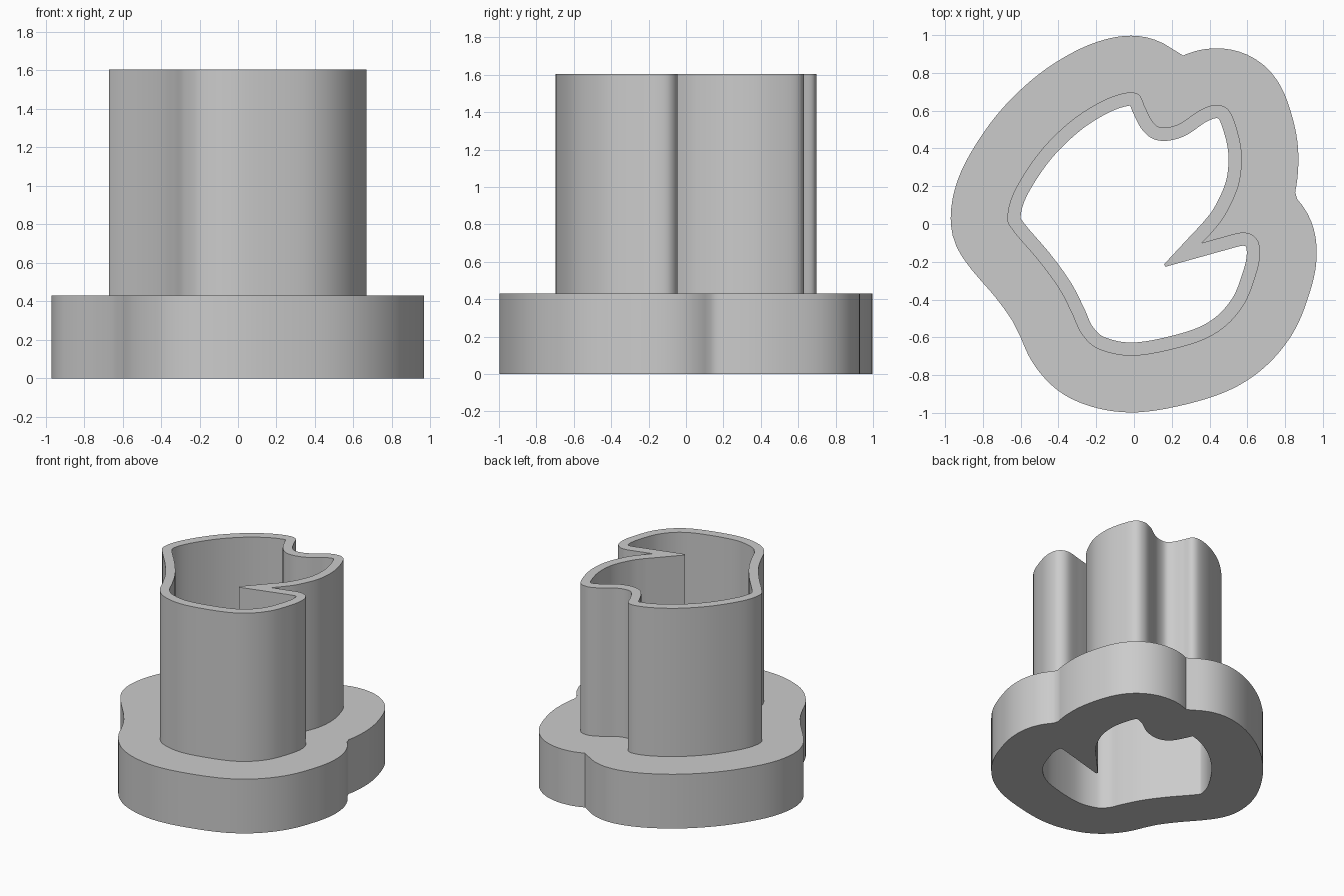
import bpy
import bmesh
from mathutils import Vector

if "Cube" in bpy.data.objects:
    bpy.data.objects.remove(bpy.data.objects["Cube"], do_unlink=True)

BASE_HEIGHT, TOP_HEIGHT = 0.43, 1.605
FLANGE, THICKNESS = 0.3, 0.07
STEPS = 8

# Outer wall outline in hundredths, clockwise, from the sharp notch back to it
OUTLINE = [
    (36, -10), (45, -7.5), (58, -4.5), (65, -8), (66.7, -16), (64.5, -27),
    (58, -43), (46, -56), (29, -64), (1, -69.7), (-18, -66.5), (-27.5, -58.5),
    (-33, -47), (-39.5, -34.5), (-50, -20), (-64, -3.5), (-67, 4), (-63, 18),
    (-50, 38), (-34, 54), (-18, 64.5), (-5, 69.3), (2.5, 68.5), (6, 61.5),
    (10, 54), (15, 51), (24, 53), (34.5, 60), (43, 63), (50, 60.5),
    (54.5, 50), (57, 36.5), (55.5, 21), (49, 6), (42.5, -3), (36, -10),
]


def smooth_path(points):
    """Sample a smooth open path; returns (position, unit tangent) pairs."""
    pts = [Vector(p) / 100 for p in points]
    pts = [2 * pts[0] - pts[1]] + pts + [2 * pts[-1] - pts[-2]]
    samples = []
    for i in range(1, len(pts) - 2):
        a, b, c, d = pts[i - 1:i + 3]
        k1, k2, k3 = (c - a) / 2, a - 2.5 * b + 2 * c - d / 2, (d - a) / 2 + 1.5 * (b - c)
        last = i == len(pts) - 3
        for s in range(STEPS + last):
            t = s / STEPS
            position = b + k1 * t + k2 * t * t + k3 * t ** 3
            tangent = k1 + 2 * k2 * t + 3 * k3 * t * t
            samples.append((position, tangent.normalized()))
    return samples


def clean(points, gap=0.003):
    """Drop neighbours that lie almost on top of each other."""
    kept = []
    for p in points:
        if not kept or (p - kept[-1]).length > gap:
            kept.append(p)
    if (kept[0] - kept[-1]).length < gap:
        kept.pop()
    return kept


def offset(samples, distance, tip=0.0):
    """Parallel outline; points too close to the source path are trimmed."""
    moved = [p + distance * Vector((-t.y, t.x)) for p, t in samples]
    if tip:
        # Extend both ends into the long pointed tip behind the notch
        moved.insert(0, moved[0] - tip * samples[0][1])
        moved.append(moved[-1] + tip * samples[-1][1])
    limit = abs(distance) - 0.0001
    return clean([m for m in moved
                  if min((m - p).length for p, t in samples) >= limit])


def ring(name, outer, inner, bottom, top, material):
    """Solid band between two outlines."""
    bm = bmesh.new()
    edges = []
    for loop in (outer, inner):
        verts = [bm.verts.new((p.x, p.y, bottom)) for p in loop]
        edges += [bm.edges.new((verts[i - 1], verts[i])) for i in range(len(verts))]
    bmesh.ops.triangle_fill(bm, edges=edges, use_beauty=True, normal=(0, 0, 1))
    lifted = bmesh.ops.extrude_face_region(bm, geom=bm.faces[:], use_keep_orig=True)
    moved = [g for g in lifted["geom"] if isinstance(g, bmesh.types.BMVert)]
    bmesh.ops.translate(bm, verts=moved, vec=(0, 0, top - bottom))
    bmesh.ops.recalc_face_normals(bm, faces=bm.faces[:])
    mesh = bpy.data.meshes.new(name)
    bm.to_mesh(mesh)
    bm.free()
    mesh.materials.append(material)
    obj = bpy.data.objects.new(name, mesh)
    bpy.context.collection.objects.link(obj)
    bpy.ops.object.select_all(action="DESELECT")
    obj.select_set(True)
    bpy.context.view_layer.objects.active = obj
    bpy.ops.object.shade_smooth_by_angle(angle=0.5)
    return obj


# Plain grey plastic
grey = bpy.data.materials.new("light_grey")
grey.use_nodes = True
colour = (0.6, 0.6, 0.6, 1)
grey.diffuse_color = colour
grey.node_tree.nodes["Principled BSDF"].inputs["Base Color"].default_value = colour

path = smooth_path(OUTLINE)
wall_outline = clean([p for p, t in path])
hole_outline = offset(path, -THICKNESS, tip=0.22)
base_outline = offset(path, FLANGE)

# Wide base flange and the thin upright wall, sharing one open hole
ring("base_flange", base_outline, hole_outline, 0, BASE_HEIGHT, grey)
ring("cutter_wall", wall_outline, hole_outline, BASE_HEIGHT, TOP_HEIGHT, grey)
